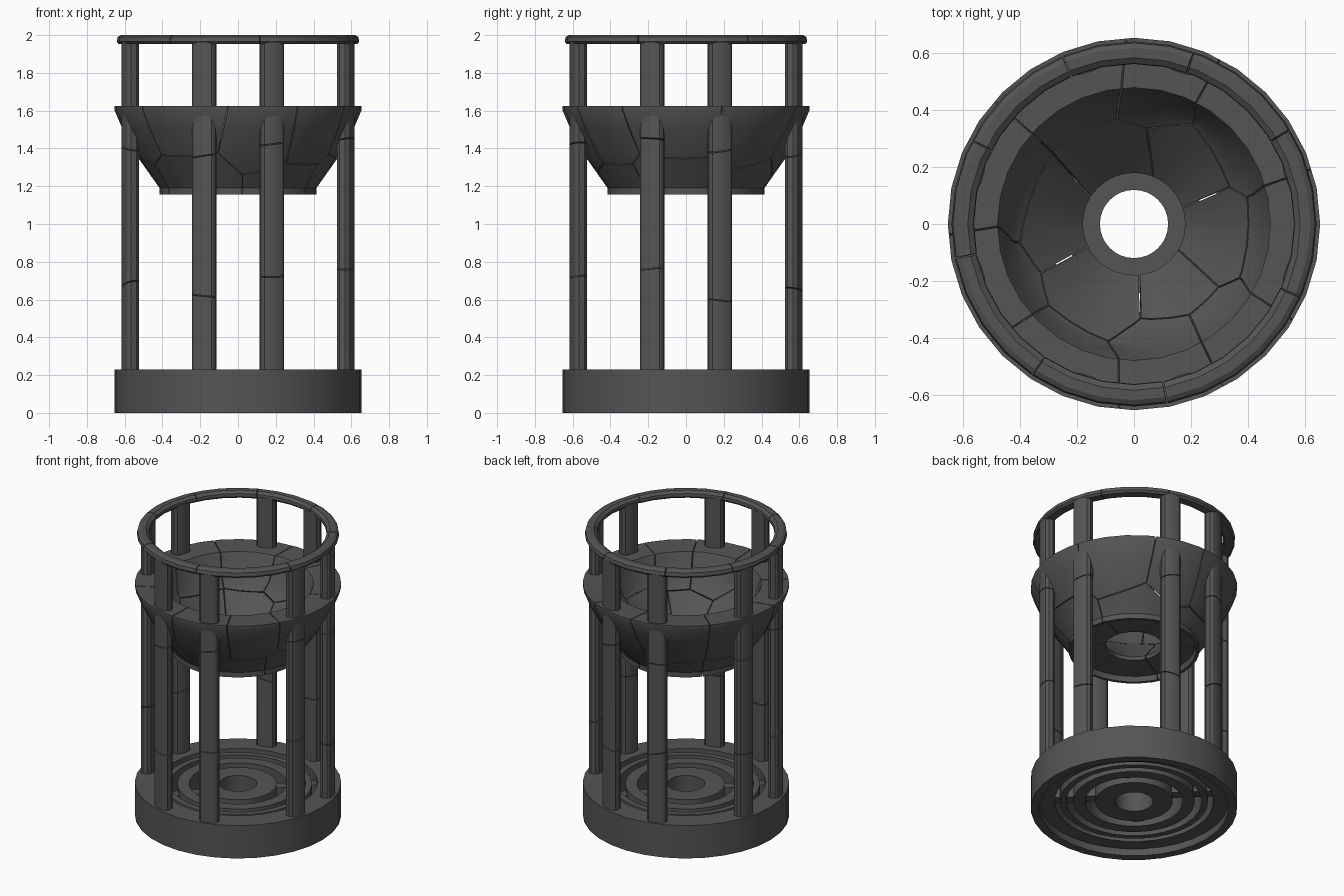
import bpy, bmesh, math, random
from mathutils import Vector, Matrix

if "Cube" in bpy.data.objects:
    bpy.data.objects.remove(bpy.data.objects["Cube"])

random.seed(7)
SIDES = 32
stone = bpy.data.materials.new("dark_grey_stone")
stone.diffuse_color = (0.09, 0.09, 0.09, 1)
stone.use_nodes = True
stone.node_tree.nodes["Principled BSDF"].inputs["Base Color"].default_value = stone.diffuse_color


def lathe(bm, profile):
    """Closed (r, z) outline revolved around z."""
    rows = []
    for i in range(SIDES):
        a = 2 * math.pi * i / SIDES
        rows.append([bm.verts.new((r * math.cos(a), r * math.sin(a), z)) for r, z in profile])
    n = len(profile)
    for i in range(SIDES):
        p, q = rows[i], rows[(i + 1) % SIDES]
        for j in range(n):
            k = (j + 1) % n
            bm.faces.new((p[j], q[j], q[k], p[k]))
    bmesh.ops.recalc_face_normals(bm, faces=bm.faces)


def fracture(bm, seeds, gap=0.005):
    """Split a solid into cells around the seeds, leaving thin cracks."""
    out = bmesh.new()
    for s in seeds:
        cell = bm.copy()
        for t in seeds:
            if t is s or not cell.faces:
                continue
            d = (t - s).normalized()
            res = bmesh.ops.bisect_plane(
                cell, geom=cell.verts[:] + cell.edges[:] + cell.faces[:], dist=1e-6,
                plane_co=(s + t) / 2 - d * gap / 2, plane_no=d, clear_outer=True)
            cut = [e for e in res["geom_cut"] if isinstance(e, bmesh.types.BMEdge) and e.is_boundary]
            if cut:
                bmesh.ops.triangle_fill(cell, edges=cut, use_beauty=True, normal=d)
        if cell.faces:
            bmesh.ops.recalc_face_normals(cell, faces=cell.faces)
            tmp = bpy.data.meshes.new("tmp")
            cell.to_mesh(tmp)
            out.from_mesh(tmp)
            bpy.data.meshes.remove(tmp)
        cell.free()
    bm.free()
    return out


def finish(bm, name):
    me = bpy.data.meshes.new(name)
    bm.to_mesh(me)
    bm.free()
    ob = bpy.data.objects.new(name, me)
    bpy.context.collection.objects.link(ob)
    me.materials.append(stone)
    bpy.ops.object.select_all(action='DESELECT')
    ob.select_set(True)
    bpy.context.view_layer.objects.active = ob
    bpy.ops.object.shade_smooth_by_angle(angle=math.radians(30))
    return ob


def polar(r, deg, z):
    a = math.radians(deg)
    return Vector((r * math.cos(a), r * math.sin(a), z))


# base: outer drum, recessed underneath, and concentric grate rings around an open centre
bm = bmesh.new()
lathe(bm, [(0.60, 0.0), (0.655, 0.0), (0.655, 0.23), (0.505, 0.23), (0.505, 0.05), (0.60, 0.05)])
finish(bm, "base_drum")
for i, (r0, r1) in enumerate([(0.12, 0.245), (0.31, 0.385), (0.43, 0.47)]):
    bm = bmesh.new()
    lathe(bm, [(r0, 0.05), (r1, 0.05), (r1, 0.22), (r0, 0.22)])
    finish(bm, f"grate_ring_{i + 1}")

# bridges holding the grate rings together
bm = bmesh.new()
for k in range(4):
    m = (Matrix.Rotation(math.pi / 4 + k * math.pi / 2, 4, 'Z') @ Matrix.Translation((0.385, 0, 0.135))
         @ Matrix.Diagonal((0.31, 0.07, 0.10, 1)))
    bmesh.ops.create_cube(bm, size=1, matrix=m)
finish(bm, "grate_bridges")

# bowl: funnel inside a wide flat rim, conical outside, hollow foot, cracked
bm = bmesh.new()
lathe(bm, [(0.18, 1.215), (0.43, 1.46), (0.47, 1.60), (0.48, 1.62), (0.655, 1.625), (0.655, 1.605),
           (0.61, 1.50), (0.535, 1.36), (0.415, 1.19), (0.415, 1.155), (0.395, 1.155), (0.385, 1.19), (0.18, 1.19)])
seeds = []
for k in range(9):
    seeds.append(polar(random.uniform(0.5, 0.62), k * 40 + random.uniform(-13, 13), random.uniform(1.45, 1.6)))
for k in range(6):
    seeds.append(polar(random.uniform(0.27, 0.36), k * 60 + random.uniform(-20, 20), random.uniform(1.2, 1.32)))
finish(fracture(bm, seeds), "bowl")

# eight paired columns, flattened rounded section, cracked
n = 0
for quarter in range(4):
    for side in (-1, 1):
        ang = math.radians(90 * quarter + side * 17.3)
        rot = Matrix.Rotation(ang, 4, 'Z')
        bm = bmesh.new()
        ring = []
        for i in range(12):
            a = 2 * math.pi * (i + 0.5) / 12
            c, s = math.cos(a), math.sin(a)
            x = 0.597 + 0.042 * math.copysign(abs(c) ** 0.75, c)
            y = 0.065 * math.copysign(abs(s) ** 0.75, s)
            ring.append(bm.verts.new(rot @ Vector((x, y, 0.2))))
        f = bm.faces.new(ring)
        ext = bmesh.ops.extrude_face_region(bm, geom=[f])
        for v in ext["geom"]:
            if isinstance(v, bmesh.types.BMVert):
                v.co.z = 1.97
        bmesh.ops.recalc_face_normals(bm, faces=bm.faces)
        seeds = [rot @ Vector((0.597 + random.uniform(-.1, .1), random.uniform(-.12, .12), z + random.uniform(-.13, .13)))
                 for z in (0.35, 0.95, 1.75)]
        n += 1
        finish(fracture(bm, seeds), f"column_{n}")

# top ring, cracked into arcs
bm = bmesh.new()
lathe(bm, [(0.575, 1.952), (0.63, 1.952), (0.642, 1.965), (0.637, 1.99), (0.62, 2.0), (0.585, 2.0),
           (0.565, 1.985), (0.563, 1.965)])
seeds = [polar(0.6, k * 45 + random.uniform(-15, 15), 1.98 + random.uniform(-.05, .05)) for k in range(8)]
finish(fracture(bm, seeds), "top_ring")
